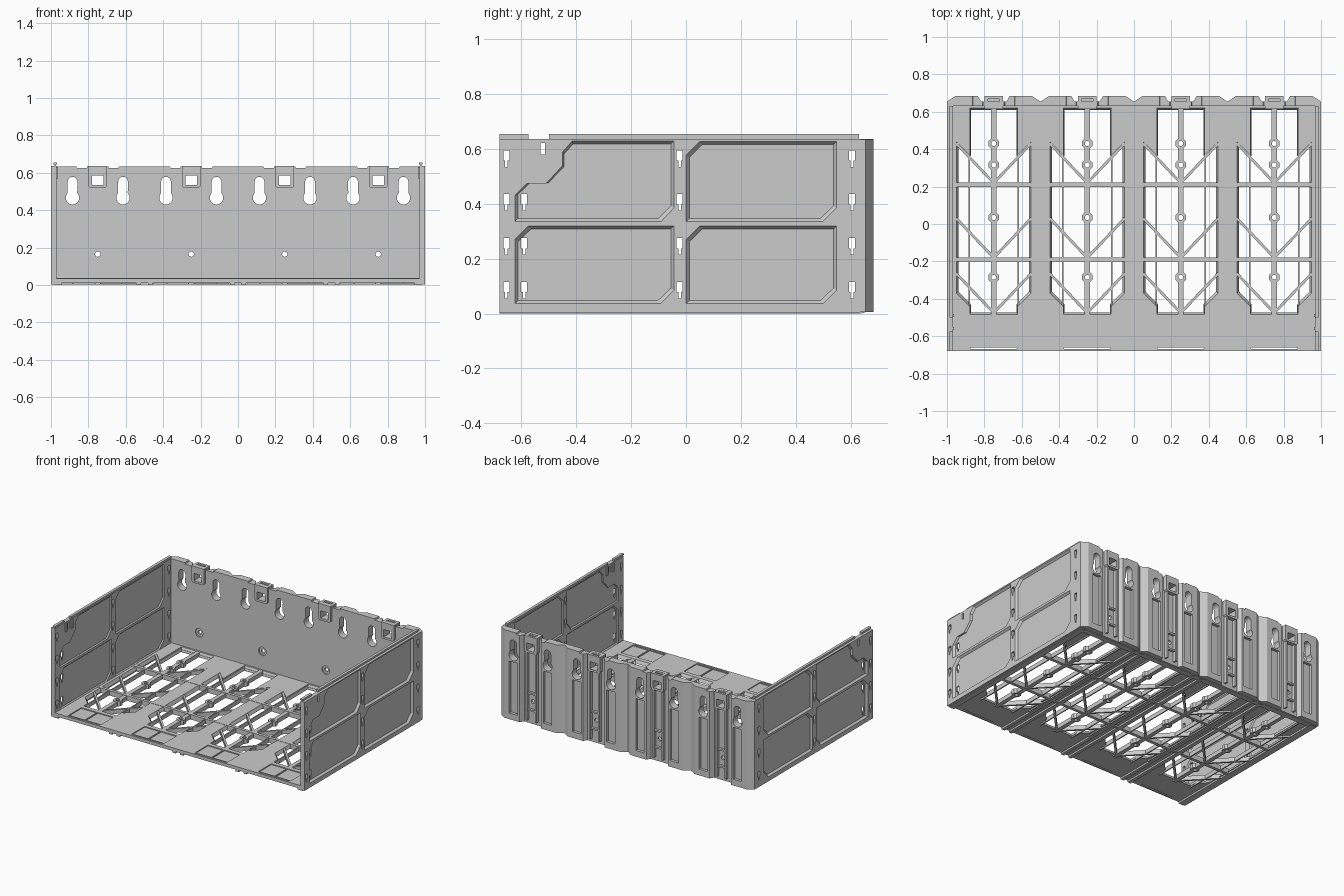
import bpy, bmesh
from math import sin, cos, pi, hypot

if "Cube" in bpy.data.objects:
    bpy.data.objects.remove(bpy.data.objects["Cube"])

BAYS = [-0.75, -0.25, 0.25, 0.75]
BACK = 0.684


def add(bm, pts, axis, a, b, inset=0):
    """Extrude a 2D outline along an axis from a to b; inset shrinks the far end."""
    us, vs = [p[0] for p in pts], [p[1] for p in pts]
    cu, cv = (max(us) + min(us)) / 2, (max(vs) + min(vs)) / 2
    ku = 1 - 2 * inset / (max(us) - min(us))
    kv = 1 - 2 * inset / (max(vs) - min(vs))
    put = {'x': lambda u, v, w: (w, u, v), 'y': lambda u, v, w: (u, w, v),
           'z': lambda u, v, w: (u, v, w)}[axis]
    lo = [bm.verts.new(put(u, v, a)) for u, v in pts]
    hi = [bm.verts.new(put(cu + (u - cu) * ku, cv + (v - cv) * kv, b)) for u, v in pts]
    n = len(pts)
    faces = [bm.faces.new(lo), bm.faces.new(hi)]
    faces += [bm.faces.new((lo[i], lo[(i + 1) % n], hi[(i + 1) % n], hi[i])) for i in range(n)]
    bmesh.ops.recalc_face_normals(bm, faces=faces)


def rect(u0, u1, v0, v1):
    return [(u0, v0), (u1, v0), (u1, v1), (u0, v1)]


def box(bm, x0, x1, y0, y1, z0, z1):
    add(bm, rect(x0, x1, y0, y1), 'z', z0, z1)


def circle(u, v, r, n=20, start=0.0, end=2 * pi):
    m = n if end - start > 6.28 else n - 1
    return [(u + r * cos(start + (end - start) * i / m),
             v + r * sin(start + (end - start) * i / m)) for i in range(n)]


def tube(bm, x, y, r0, r1, z0, z1, n=8):
    rings = [[bm.verts.new((u, v, z)) for u, v in circle(x, y, r, n, pi / 8, pi / 8 + 2 * pi)]
             for r, z in ((r0, z0), (r1, z0), (r1, z1), (r0, z1))]
    faces = [bm.faces.new((rings[k][i], rings[k][(i + 1) % n],
                           rings[(k + 1) % 4][(i + 1) % n], rings[(k + 1) % 4][i]))
             for k in range(4) for i in range(n)]
    bmesh.ops.recalc_face_normals(bm, faces=faces)


def finish(name, bm):
    me = bpy.data.meshes.new(name)
    bm.to_mesh(me)
    bm.free()
    ob = bpy.data.objects.new(name, me)
    bpy.context.collection.objects.link(ob)
    return ob


def cut(ob, cutter_bm):
    c = finish("cutter", cutter_bm)
    c.hide_render = True
    m = ob.modifiers.new("cut", 'BOOLEAN')
    m.operation, m.solver, m.object = 'DIFFERENCE', 'EXACT', c
    bpy.context.view_layer.objects.active = ob
    bpy.ops.object.modifier_apply(modifier=m.name)
    bpy.data.objects.remove(c)


def mirror_copy(ob, name):
    bm = bmesh.new()
    bm.from_mesh(ob.data)
    for v in bm.verts:
        v.co.x *= -1
    bmesh.ops.reverse_faces(bm, faces=bm.faces[:])
    return finish(name, bm)


# Back wall: corrugated outer profile with a raised pad beside each bay centre
bm = bmesh.new()
prof = [(1, 0.632), (-1, 0.632)]
for c in BAYS:
    prof += [(c + dx, y) for dx, y in ((-0.249, 0.655), (-0.205, BACK), (-0.085, BACK), (-0.068, 0.655),
                                       (0.068, 0.655), (0.085, BACK), (0.205, BACK), (0.249, 0.655))]
prof[2], prof[-1] = (-1, 0.655), (1, 0.655)
add(bm, prof, 'z', 0.006, 0.635)
wall = finish("back_wall", bm)

# Shallow recesses: channels under the keyholes, dips in the top edge, countersinks
bm = bmesh.new()
for c in BAYS:
    for s in (-1, 1):
        k = c + s * 0.135
        box(bm, k - 0.033, k + 0.033, 0.664, 0.72, 0.05, 0.42)
        k = c + s * 0.085
        add(bm, [(k - 0.026, 0.625), (k + 0.026, 0.625), (k + 0.036, 0.66), (k - 0.036, 0.66)],
            'y', 0.6, 0.72)
    add(bm, circle(c, 0.165, 0.03), 'y', 0.62, 0.64)
cut(wall, bm)

# Through holes: keyholes, latch windows and screw holes
bm = bmesh.new()
for c in BAYS:
    for s in (-1, 1):
        k = c + s * 0.135
        key = circle(k, 0.467, 0.036, 16, 0.75 * pi, 2.25 * pi) + circle(k, 0.553, 0.026, 10, 0, pi)
        add(bm, key, 'y', 0.6, 0.72)
    add(bm, rect(c - 0.03, c + 0.03, 0.535, 0.587), 'y', 0.6, 0.72)
    add(bm, circle(c, 0.165, 0.014), 'y', 0.6, 0.72)
cut(wall, bm)

# Latch housings at the top of each bay, with rails running down the outside
bm = bmesh.new()
for c in BAYS:
    add(bm, [(c - 0.05, 0.53), (c - 0.04, 0.52), (c + 0.04, 0.52), (c + 0.05, 0.53),
             (c + 0.05, 0.637), (c - 0.05, 0.637)], 'y', 0.616, BACK)
housing = finish("latch_housings", bm)
bm = bmesh.new()
for c in BAYS:
    add(bm, rect(c - 0.03, c + 0.03, 0.535, 0.587), 'y', 0.6, 0.72)
    box(bm, c - 0.03, c + 0.03, 0.64, 0.668, 0.6, 0.66)
cut(housing, bm)
bm = bmesh.new()
for c in BAYS:
    for s in (-1, 1):
        x = c + s * 0.036
        box(bm, x - 0.006, x + 0.006, 0.65, 0.678, 0.03, 0.52)
    box(bm, c - 0.03, c + 0.03, 0.65, 0.672, 0.10, 0.112)
    box(bm, c - 0.03, c + 0.03, 0.65, 0.672, 0.22, 0.232)
finish("back_rails", bm)

# Side wall with four chamfered panels, recessed outside and inside
bm = bmesh.new()
box(bm, 0.97, 1.0, -0.68, 0.634, 0.004, 0.637)
side = finish("right_wall", bm)


def panel(y0, y1, z0, z1, c=0.05):
    return [(y0, z0), (y1 - c, z0), (y1, z0 + c), (y1, z1), (y0 + c, z1), (y0, z1 - c)]


stepped = [(-0.625, 0.335), (-0.09, 0.335), (-0.043, 0.385), (-0.043, 0.63), (-0.415, 0.63),
           (-0.45, 0.59), (-0.45, 0.54), (-0.51, 0.475), (-0.58, 0.475), (-0.625, 0.43)]
panels = [panel(-0.625, -0.043, 0.035, 0.32), panel(0, 0.55, 0.035, 0.32),
          panel(0, 0.55, 0.335, 0.628), stepped]
bm = bmesh.new()
for p in panels:
    add(bm, p, 'x', 1.001, 0.986, 0.012)
    add(bm, p, 'x', 0.969, 0.977, 0.008)
cut(side, bm)

# Stepped connector slots through the side wall
bm = bmesh.new()
for y in (-0.655, -0.59, -0.023, 0.605):
    for z in (0.595, 0.435, 0.275, 0.115):
        if y == -0.59 and z > 0.5:
            continue
        add(bm, [(y - 0.005, z - 0.06), (y + 0.005, z - 0.06), (y + 0.005, z - 0.037),
                 (y + 0.011, z - 0.037), (y + 0.011, z), (y - 0.011, z),
                 (y - 0.011, z - 0.037), (y - 0.005, z - 0.037)], 'x', 0.95, 1.05)
add(bm, rect(-0.53, -0.515, 0.58, 0.622), 'x', 0.95, 1.05)
cut(side, bm)
mirror_copy(side, "left_wall")

# Rim strips along the top of the side walls, and a small clip near the front
bm = bmesh.new()
for y0, y1 in ((-0.68, -0.575), (-0.5, 0.63)):
    box(bm, 0.972, 0.982, y0, y1, 0.63, 0.648)
    box(bm, 0.967, 0.987, y0, y1, 0.645, 0.654)
for y in (-0.56, -0.49):
    box(bm, 0.962, 0.975, y - 0.008, y + 0.008, 0.57, 0.63)
rim = finish("right_rim", bm)
mirror_copy(rim, "left_rim")

# Floor plate with one long opening per bay
bm = bmesh.new()
box(bm, -0.98, 0.98, -0.68, 0.64, 0.012, 0.035)
floor = finish("floor_plate", bm)
bm = bmesh.new()
half = [(0.13, 0.62), (0.13, 0.37), (0.2, 0.44), (0.2, -0.37), (0.13, -0.44), (0.13, -0.485)]
for c in BAYS:
    add(bm, [(c + x, y) for x, y in half] + [(c - x, y) for x, y in reversed(half)],
        'z', 0.036, 0.011, 0.012)
    for x0, x1 in ((-0.127, -0.004), (0.004, 0.127)):
        box(bm, c + x0, c + x1, -0.655, -0.515, 0.028, 0.05)
    box(bm, c - 0.125, c + 0.125, -0.668, -0.66, 0.0, 0.05)
cut(floor, bm)

# Floor ribs: spines with screw bosses, V braces, edge strips and cross bars
bm = bmesh.new()
bosses = [-0.285, 0.035, 0.315, 0.43]
for c in BAYS:
    start = -0.49
    for y in bosses + [None]:
        end = 0.635 if y is None else y - 0.024
        box(bm, c - 0.015, c + 0.015, start, end, 0.004, 0.034)
        if y is not None:
            tube(bm, c, y, 0.014, 0.031, 0.003, 0.036)
            start = y + 0.024
    for s in (-1, 1):
        for apex in (0.215, -0.185, -0.48):
            p, q = (c + s * 0.2, apex + 0.215), (c + s * 0.01, apex + 0.015)
            d = hypot(q[0] - p[0], q[1] - p[1])
            nx, ny = -(q[1] - p[1]) / d * 0.007, (q[0] - p[0]) / d * 0.007
            add(bm, [(p[0] + nx, p[1] + ny), (q[0] + nx, q[1] + ny),
                     (q[0] - nx, q[1] - ny), (p[0] - nx, p[1] - ny)], 'z', 0.003, 0.033)
        x = c + s * 0.13
        box(bm, x - 0.004, x + 0.004, -0.485, 0.63, 0.003, 0.032)
        x = c + s * 0.203
        box(bm, x - 0.004, x + 0.004, -0.40, 0.44, 0.003, 0.034)
for y in (0.21, -0.19):
    box(bm, -0.975, 0.975, y - 0.011, y + 0.011, 0.002, 0.037)
finish("floor_ribs", bm)

# Runners under the solid bands and edge strips under the floor
bm = bmesh.new()
for c in (-0.5, 0, 0.5):
    for s in (-1, 1):
        x = c + s * 0.03
        box(bm, x - 0.012, x + 0.012, -0.68, 0.64, 0.0, 0.02)
for s in (-1, 1):
    box(bm, s * 0.965 - 0.02, s * 0.965 + 0.02, -0.679, 0.64, 0.0, 0.02)
box(bm, -0.98, 0.98, 0.61, 0.65, 0.002, 0.02)
finish("floor_runners", bm)
